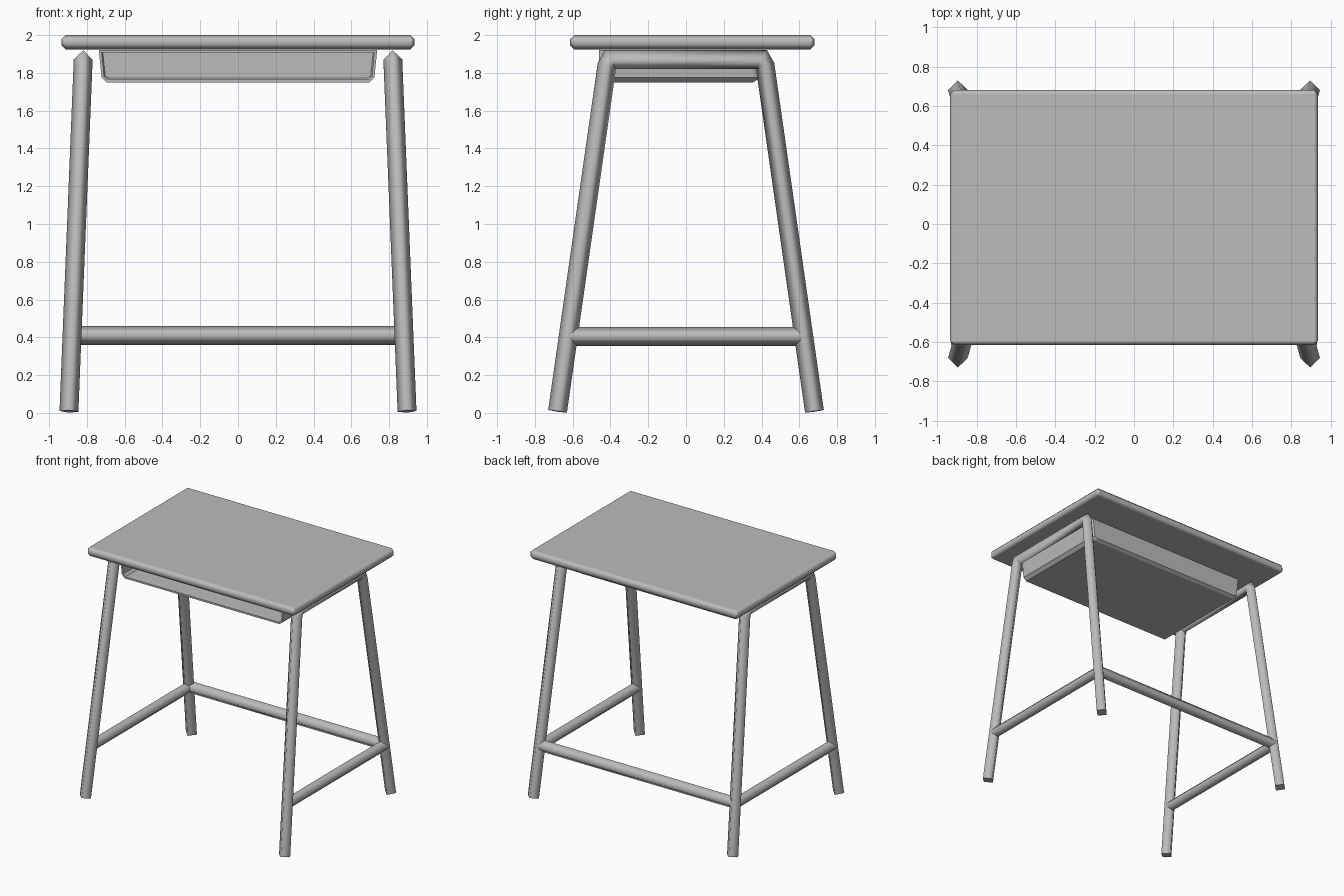
import bpy
import bmesh
from mathutils import Vector

if "Cube" in bpy.data.objects:
    bpy.data.objects.remove(bpy.data.objects["Cube"])

GREY = (0.5, 0.5, 0.5, 1)
grey = bpy.data.materials.new("plain grey")
grey.use_nodes = True
grey.diffuse_color = GREY
grey.node_tree.nodes["Principled BSDF"].inputs["Base Color"].default_value = GREY


def finish(bm, name):
    bmesh.ops.recalc_face_normals(bm, faces=bm.faces)
    mesh = bpy.data.meshes.new(name)
    bm.to_mesh(mesh)
    bm.free()
    mesh.materials.append(grey)
    obj = bpy.data.objects.new(name, mesh)
    bpy.context.collection.objects.link(obj)
    return obj


def tube(name, points, flat_normal, radius=0.05):
    """Sweep a four-sided diamond along a planar path, with mitred bends."""
    bm = bmesh.new()
    pts = [Vector(p) for p in points]
    n = Vector(flat_normal).normalized()
    rings = []
    for i, p in enumerate(pts):
        before = (p - pts[i - 1]).normalized() if i else None
        after = (pts[i + 1] - p).normalized() if i < len(pts) - 1 else None
        d0, d1 = before or after, after or before
        m = n.cross(d0 + d1).normalized()
        stretch = radius / m.dot(n.cross(d0).normalized())
        offsets = (n * radius, m * stretch, -n * radius, -m * stretch)
        rings.append([bm.verts.new(p + o) for o in offsets])
    for a, b in zip(rings, rings[1:]):
        for k in range(4):
            j = (k + 1) % 4
            bm.faces.new((a[k], a[j], b[j], b[k])).smooth = True
    # Flat end caps
    for ring in (rings[0], rings[-1]):
        cap = bm.faces.new(ring)
        for edge in cap.edges:
            edge.smooth = False
    return finish(bm, name)


# Desktop with a softened edge
bm = bmesh.new()
bmesh.ops.create_cube(bm, size=1)
for v in bm.verts:
    v.co = Vector((v.co.x * 1.87, v.co.y * 1.295 + 0.033, v.co.z * 0.075 + 1.9625))
bmesh.ops.bevel(bm, geom=bm.edges[:], offset=0.022, segments=1, affect='EDGES')
for f in bm.faces:
    f.smooth = True
desktop = finish(bm, "desktop")
weighted = desktop.modifiers.new("even shading", 'WEIGHTED_NORMAL')
weighted.weight = 100

# Bent side frames, each a pair of splayed legs joined by a top bar
half_frame = [(0.895, -0.68, 0.008), (0.821, -0.419, 1.836), (0.82, -0.40, 1.87)]
whole_frame = half_frame + [(x, -y, z) for x, y, z in reversed(half_frame)]
for label, side in (("left", 1), ("right", -1)):
    tube(label + "_leg_frame", [(side * x, y, z) for x, y, z in whole_frame],
         (1, 0, side * 0.04))
    tube(label + "_side_rail", [(side * 0.879, y, 0.405) for y in (-0.615, 0.615)],
         (0, 0, 1))

# Rail between the back legs
tube("back_rail", [(x, 0.622, 0.41) for x in (-0.875, 0.875)], (0, 0, 1))

# Book tray, open at the front
half_profile = [(0.737, 1.922), (0.722, 1.775), (0.695, 1.75)]
profile = half_profile + [(-x, z) for x, z in reversed(half_profile)]
bm = bmesh.new()
front, middle = [[bm.verts.new((x, y, z)) for x, z in profile] for y in (-0.46, 0.355)]
back = [bm.verts.new((x * 0.985, 0.38, max(z, 1.765))) for x, z in profile]
for a, b in ((front, middle), (middle, back)):
    for k in range(len(profile)):
        j = (k + 1) % len(profile)
        bm.faces.new((a[k], a[j], b[j], b[k]))
bm.faces.new(back)
tray = finish(bm, "book_tray")
walls = tray.modifiers.new("wall thickness", 'SOLIDIFY')
walls.thickness = 0.014
walls.offset = -1
walls.use_even_offset = True
